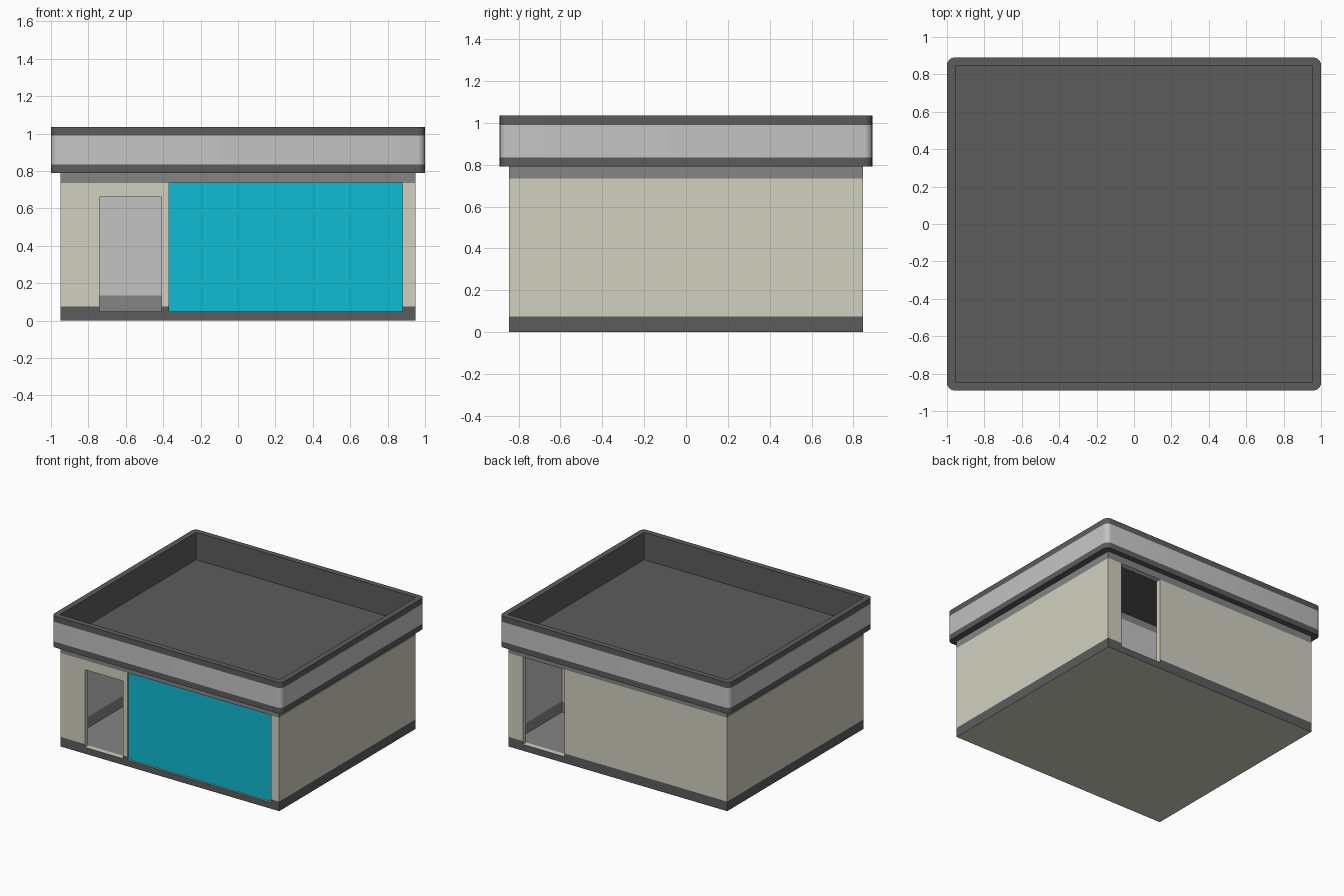
import bpy, bmesh, math

if "Cube" in bpy.data.objects:
    bpy.data.objects.remove(bpy.data.objects["Cube"])


def material(name, r, g, b):
    lin = [((c / 255 + 0.055) / 1.055) ** 2.4 for c in (r, g, b)]
    m = bpy.data.materials.new(name)
    m.diffuse_color = (*lin, 1)
    m.use_nodes = True
    m.node_tree.nodes["Principled BSDF"].inputs["Base Color"].default_value = m.diffuse_color
    return m


BEIGE, DARK, MID, LIGHT, CYAN = range(5)
MATS = [material("beige", 208, 208, 192), material("dark_grey", 92, 92, 92),
        material("mid_grey", 133, 133, 133), material("light_grey", 196, 196, 196),
        material("cyan", 16, 188, 212)]


def finish(bm, name):
    bmesh.ops.recalc_face_normals(bm, faces=bm.faces)
    me = bpy.data.meshes.new(name)
    bm.to_mesh(me)
    bm.free()
    for m in MATS:
        me.materials.append(m)
    ob = bpy.data.objects.new(name, me)
    bpy.context.collection.objects.link(ob)
    return ob


def grid_solid(name, breaks, filled, colour):
    """Closed solid from the filled cells of an uneven grid; faces coloured by rule."""
    bm = bmesh.new()
    verts = {}

    def vert(i):
        if i not in verts:
            verts[i] = bm.verts.new([breaks[a][i[a]] for a in range(3)])
        return verts[i]

    n = [len(b) - 1 for b in breaks]

    def full(i):
        if any(not 0 <= i[a] < n[a] for a in range(3)):
            return False
        return filled(*[(breaks[a][i[a]] + breaks[a][i[a] + 1]) / 2 for a in range(3)])

    for i in [(x, y, z) for x in range(n[0]) for y in range(n[1]) for z in range(n[2])]:
        if not full(i):
            continue
        for a in range(3):
            for s in (0, 1):
                j = list(i)
                j[a] += 2 * s - 1
                if full(j):
                    continue
                b, c = (a + 1) % 3, (a + 2) % 3
                quad = []
                for u, v in ((0, 0), (1, 0), (1, 1), (0, 1)):
                    k = list(i)
                    k[a] += s
                    k[b] += u
                    k[c] += v
                    quad.append(vert(tuple(k)))
                f = bm.faces.new(quad if s else quad[::-1])
                f.material_index = colour(f.calc_center_median(), a, 2 * s - 1)
    return finish(bm, name)


X, Y, T = 0.95, 0.845, 0.04          # wall half sizes and thickness
FLOOR, BASE, SKIRT, BAND, EAVE = 0.05, 0.075, 0.135, 0.735, 0.79
ZS = [0, FLOOR, BASE, SKIRT, 0.66, BAND, EAVE]


# Walls and floor with front door, window and back door openings
def wall_filled(x, y, z):
    if z < FLOOR:
        return True
    if abs(x) < X - T and abs(y) < Y - T:
        return False
    if y < -Y + T and (-0.74 < x < -0.41 and z < 0.66 or -0.37 < x < 0.88 and z < BAND):
        return False
    return not (y > Y - T and 0.465 < x < 0.825 and z < BAND)


def wall_colour(c, axis, sign):
    inside = abs(c.x) < X - T + 0.001 and abs(c.y) < Y - T + 0.001
    outside = abs(c.x) > X - 0.001 or abs(c.y) > Y - 0.001
    if axis == 2:
        return MID if sign > 0 and inside else BEIGE
    if outside:
        return DARK if c.z < BASE else MID if c.z > BAND else BEIGE
    if inside:
        return MID if c.z < SKIRT or c.z > BAND else LIGHT
    return BEIGE


grid_solid("walls_and_floor",
           [[-X, -X + T, -0.74, -0.41, -0.37, 0.465, 0.825, 0.88, X - T, X],
            [-Y, -Y + T, Y - T, Y], ZS], wall_filled, wall_colour)

# Inner partition between front and back rooms
grid_solid("partition_wall", [[-X + T, X - T], [0.20, 0.24], ZS[1:]],
           lambda x, y, z: True, lambda c, a, s: MID if c.z < SKIRT or c.z > BAND else LIGHT)

# Window pane, slightly recessed
grid_solid("window_pane", [[-0.37, 0.88], [-0.832, -0.823], [FLOOR, BAND]],
           lambda x, y, z: True, lambda c, a, s: CYAN)

# Roof tray: rounded banded fascia around a sunken deck
bm = bmesh.new()
SEG, R, HX, HY = 5, 0.04, 1.0, 0.89
CORNERS = ((1, 1), (-1, 1), (-1, -1), (1, -1))


def outer_ring(z):
    ring = []
    for k, (sx, sy) in enumerate(CORNERS):
        for s in range(SEG + 1):
            t = math.pi / 2 * (k + s / SEG)
            ring.append(bm.verts.new((sx * (HX - R) + R * math.cos(t),
                                      sy * (HY - R) + R * math.sin(t), z)))
    return ring


def face(vs, mat=DARK):
    bm.faces.new(vs).material_index = mat


rings = [outer_ring(z) for z in (EAVE, 0.835, 0.99, 1.035)]
for level, mat in enumerate((DARK, LIGHT, DARK)):
    lo, hi = rings[level], rings[level + 1]
    for i in range(len(lo)):
        j = (i + 1) % len(lo)
        face((lo[i], lo[j], hi[j], hi[i]), mat)
face(rings[0][::-1])
rim, deck = [[bm.verts.new((sx * (HX - 0.045), sy * (HY - 0.045), z)) for sx, sy in CORNERS]
             for z in (1.035, 0.82)]
top = rings[-1]
for k in range(4):
    first, nxt = k * (SEG + 1), (k + 1) % 4
    for s in range(SEG):
        face((top[first + s], top[first + s + 1], rim[k]))
    face((top[first + SEG], top[(first + SEG + 1) % len(top)], rim[nxt], rim[k]))
    face((rim[k], rim[nxt], deck[nxt], deck[k]))
face(deck)
roof = finish(bm, "roof_tray")
bpy.context.view_layer.objects.active = roof
roof.select_set(True)
bpy.ops.object.shade_smooth_by_angle(angle=math.radians(30))
